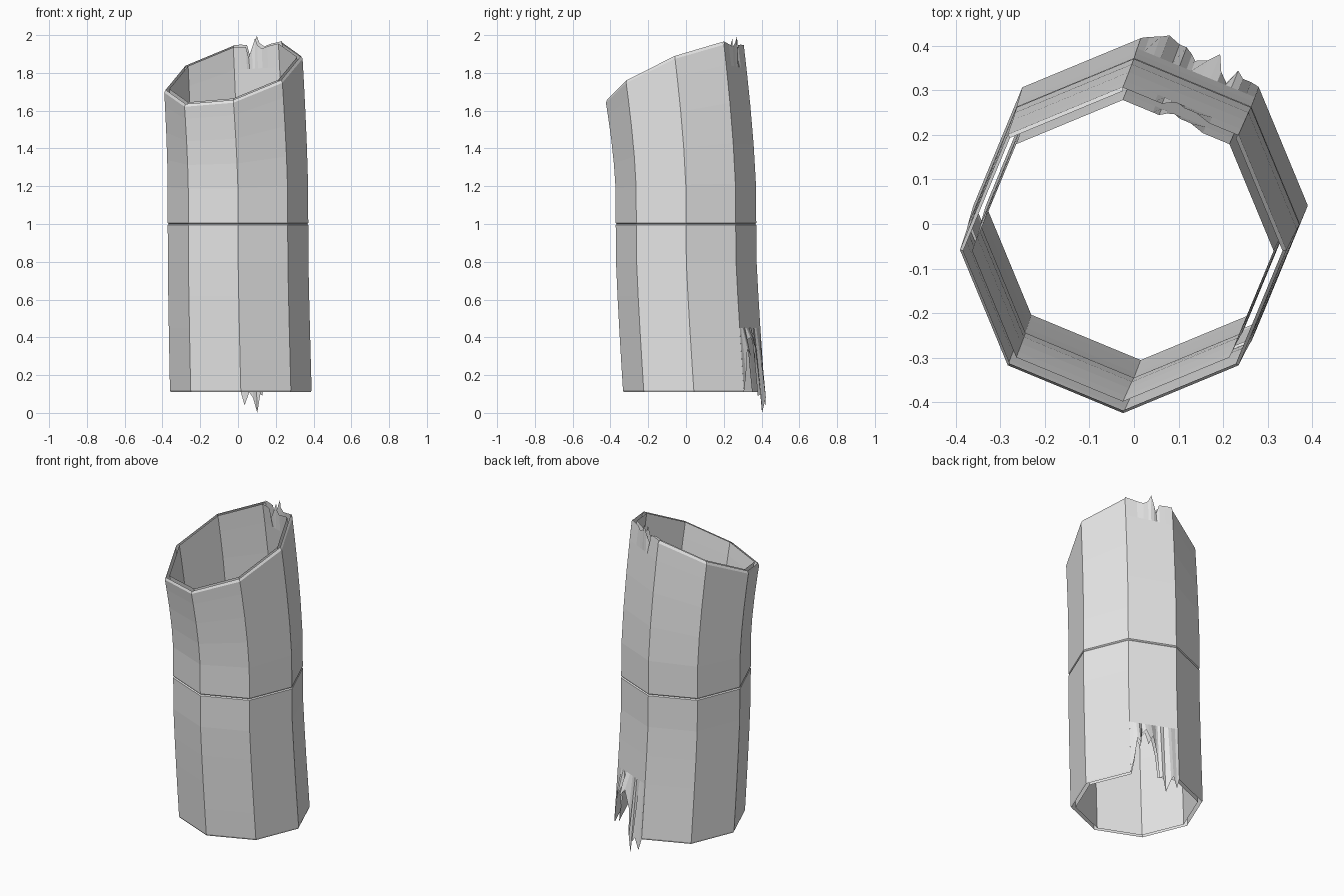
import bpy, bmesh, math
from mathutils import Vector

if "Cube" in bpy.data.objects:
    bpy.data.objects.remove(bpy.data.objects["Cube"])

SIDES = 8
TORN = 1          # side facing back right, ragged at both ends
TEAR_LOW, TEAR_HIGH = 0.45, 1.70

# ragged edges: (position across side, height or height offset, outward bend)
LOW_JAG = [(0, .11, 0), (.07, .20, .01), (.14, .34, .02), (.2, .30, .03), (.25, .38, .0),
           (.32, .40, .02), (.38, .32, .05), (.45, .36, .03), (.54, .25, .01),
           (.58, .09, .01), (.64, .10, .02), (.7, .0, .02), (.8, .08, .03),
           (.86, .11, .02), (.94, .04, .01), (1, .11, 0)]
HIGH_JAG = [(0, 0, 0), (.25, -.01, 0), (.38, -.02, .01), (.48, .0, .01), (.54, .04, .015),
            (.60, -.01, .01), (.66, -.06, .0), (.72, -.005, 0), (.85, .0, 0), (1, 0, 0)]

grey = bpy.data.materials.new("plain grey")
grey.diffuse_color = (0.8, 0.8, 0.8, 1)
grey.use_nodes = True
grey.node_tree.nodes["Principled BSDF"].inputs["Base Color"].default_value = grey.diffuse_color


def point(k, h, off=0.0):
    """Corner k of the bent octagon at height h along the tube."""
    up = max(0, (h - 1.15) / .65)
    low = max(0, (.85 - h) / .74)
    cx = -.025 * up ** 1.5 + .015 * low ** 1.2
    cy = -.06 * up ** 1.5 + .042 * low ** 1.2
    r = .372 - .006 * up + .003 * low + off
    a = math.radians(45 * k)
    dx, dy = r * math.cos(a), r * math.sin(a)
    return Vector((cx + dx, cy + dy, h + up * (.25 * dx + .4 * dy)))


def across(k, u, h, off=0.0):
    return point(k, h, off).lerp(point(k + 1, h, off), u)


def tube(name, off, rows, bend):
    bm = bmesh.new()

    def quad(*pts):
        bm.faces.new([bm.verts.new(p) for p in pts])

    for k in range(SIDES):
        for (h0, o0), (h1, o1) in zip(rows, rows[1:]):
            if k == TORN and (h0 < TEAR_LOW - .001 or h1 > TEAR_HIGH + .001):
                continue
            quad(point(k, h0, off + o0), point(k + 1, h0, off + o0),
                 point(k + 1, h1, off + o1), point(k, h1, off + o1))
    # ragged strips at both ends of the torn side
    a = math.radians(45 * (TORN + .5))
    out = Vector((math.cos(a), math.sin(a), 0))

    def low(j):
        p = across(TORN, j[0], max(j[1], .11), off) + out * j[2] * bend
        p.z = j[1] if bend == 1 else max(j[1], .11)
        return p

    def high(j):
        return across(TORN, j[0], 1.8, off) + out * j[2] + Vector((0, 0, j[1]))

    for i, j in zip(LOW_JAG, LOW_JAG[1:]):
        quad(low(i), low(j), across(TORN, j[0], TEAR_LOW, off), across(TORN, i[0], TEAR_LOW, off))
    for i, j in zip(HIGH_JAG, HIGH_JAG[1:]):
        quad(across(TORN, i[0], TEAR_HIGH, off), across(TORN, j[0], TEAR_HIGH, off), high(j), high(i))

    bmesh.ops.remove_doubles(bm, verts=bm.verts[:], dist=1e-4)
    if off < 0:
        bmesh.ops.reverse_faces(bm, faces=bm.faces[:])
    me = bpy.data.meshes.new(name)
    bm.to_mesh(me)
    bm.free()
    me.materials.append(grey)
    bpy.context.collection.objects.link(bpy.data.objects.new(name, me))


# outer shell with a fine groove at mid height and a small lip on top
tube("outer_shell", 0,
     [(.11, -.004), (.12, 0), (.28, 0), (TEAR_LOW, 0), (.62, 0), (.8, 0), (.994, 0), (1, -.006),
      (1.006, 0), (1.2, 0), (1.37, 0), (1.54, 0), (TEAR_HIGH, 0), (1.785, 0), (1.8, -.008)], 1)
# inner lining, a thin gap inside the shell
tube("inner_lining", -.028,
     [(h, 0) for h in (.11, .28, TEAR_LOW, .62, .8, 1, 1.2, 1.37, 1.54, TEAR_HIGH, 1.8)], .4)
